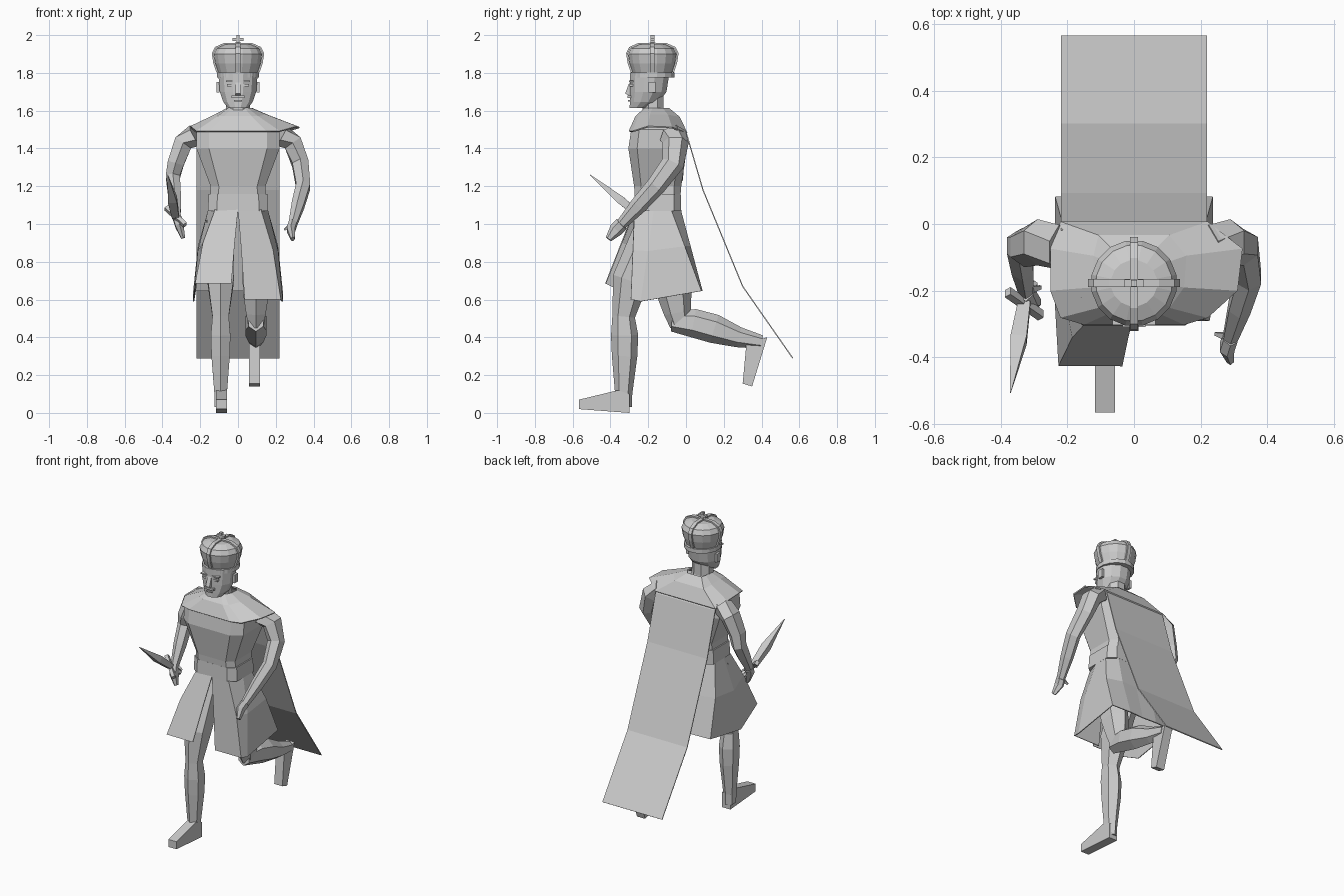
import bpy, bmesh, math
from mathutils import Matrix, Vector

default_cube = bpy.data.objects.get("Cube")
if default_cube:
    bpy.data.objects.remove(default_cube)

grey = (0.6, 0.6, 0.6, 1)
stone = bpy.data.materials.new("stone_grey")
stone.use_nodes = True
stone.diffuse_color = grey
stone.node_tree.nodes["Principled BSDF"].inputs["Base Color"].default_value = grey


def finish(name, bm, thickness=0):
    bmesh.ops.recalc_face_normals(bm, faces=bm.faces)
    mesh = bpy.data.meshes.new(name)
    bm.to_mesh(mesh)
    bm.free()
    mesh.materials.append(stone)
    part = bpy.data.objects.new(name, mesh)
    bpy.context.collection.objects.link(part)
    if thickness:
        solid = part.modifiers.new("thickness", "SOLIDIFY")
        solid.thickness = thickness
        solid.offset = 0


def loft(name, rings, closed=True, capped=True, thickness=0):
    """Bridge rows of points into a skin."""
    bm = bmesh.new()
    rows = [[bm.verts.new(point) for point in ring] for ring in rings]
    count = len(rows[0])
    for lower, upper in zip(rows, rows[1:]):
        for i in range(count if closed else count - 1):
            j = (i + 1) % count
            bm.faces.new((lower[i], lower[j], upper[j], upper[i]))
    if capped:
        bm.faces.new(rows[0])
        bm.faces.new(rows[-1])
    finish(name, bm, thickness)


def ellipse(width, depth, sides):
    angles = [(i + 0.5) * math.tau / sides for i in range(sides)]
    return [(width * math.cos(angle), depth * math.sin(angle)) for angle in angles]


def chamfered_box(width, depth, cut):
    corner = [(width, depth * cut), (width * cut, depth)]
    back = corner + [(-x, y) for x, y in reversed(corner)]
    return back + [(-x, -y) for x, y in back]


def stack(name, levels, middle, lean=0, sides=0):
    """Level rings of (z, half width, half depth); lean keeps the front upright."""
    rings = []
    for z, width, depth in levels:
        outline = ellipse(width, depth, sides) if sides else chamfered_box(width, depth, 0.7)
        rings.append([(x, middle + lean * depth + y, z) for x, y in outline])
    loft(name, rings)


def limb(name, joints, radii, depth=1.2, sides=6):
    """Tapering tube along joints, deeper than it is wide."""
    rings = []
    for i, (joint, radius) in enumerate(zip(joints, radii)):
        ahead = joints[min(i + 1, len(joints) - 1)] - joints[max(i - 1, 0)]
        across = Vector((1, 0, 0)).cross(ahead).normalized()
        side = ahead.cross(across).normalized()
        rings.append([joint + side * u + across * v
                      for u, v in ellipse(radius, radius * depth, sides)])
    loft(name, rings)


def slab(name, outline, x, half_width):
    """Side outline of (y, z) given a width."""
    loft(name, [[(x + side * half_width, y, z) for y, z in outline] for side in (-1, 1)])


def ribbon(name, path, half_width, thickness, middle=0, quarter=0):
    """Strip following (distance, z), turned by quarters."""
    turn = Matrix.Rotation(quarter * math.pi / 2, 3, "Z")
    centre = Vector((0, middle, 0))
    rows = [[centre + turn @ Vector((side * half_width, reach, z)) for side in (-1, 1)]
            for reach, z in path]
    loft(name, rows, closed=False, capped=False, thickness=thickness)


def box(name, centre, size):
    bm = bmesh.new()
    bmesh.ops.create_cube(bm, size=1)
    for vert in bm.verts:
        vert.co = Vector(c + s * k for c, s, k in zip(centre, size, vert.co))
    finish(name, bm)


# Torso, belt and neck
chest_middle = -0.15
stack("torso", [(1.08, .15, .115), (1.2, .145, .125), (1.4, .22, .155), (1.5, .22, .14), (1.55, .16, .1)],
      chest_middle)
stack("belt", [(1.07, .16, .125), (1.16, .155, .122)], chest_middle)
stack("neck", [(1.5, .1, .1), (1.6, .07, .06), (1.7, .065, .06)], middle=-0.175, sides=8)

# Head and face
face = -0.3
stack("head", [(1.615, .055, .05), (1.645, .08, .08), (1.7, .1, .1), (1.8, .108, .108)],
      middle=face, lean=1, sides=12)
slab("nose", [(face, 1.75), (face - 0.022, 1.69), (face, 1.68)], x=0, half_width=0.014)
box("moustache", (0, face, 1.673), (.07, .02, .013))
box("mouth", (0, face, 1.652), (.04, .016, .008))
for name, sign in (("left", 1), ("right", -1)):
    box(name + "_eye", (sign * .042, face + 0.01, 1.735), (.03, .02, .012))
    box(name + "_brow", (sign * .042, face + 0.01, 1.757), (.045, .026, .008))
    box(name + "_ear", (sign * .107, -.18, 1.725), (.016, .035, .055))

# Crown: band, puffed cap, arches and cross
crown_middle = -0.178
puff = [(.105, 1.8), (.122, 1.85), (.13, 1.9), (.115, 1.93), (.07, 1.95)]
stack("crown_band", [(z, .113, .12) for z in (1.775, 1.802)], crown_middle, sides=16)
stack("crown_cap", [(z, reach, reach) for reach, z in puff], crown_middle, sides=16)
arch = [(reach + 0.004, z + 0.003) for reach, z in puff] + [(0, 1.955)]
for quarter, name in enumerate(("back", "right", "front", "left")):
    ribbon(name + "_crown_arch", arch, 0.012, 0.01, crown_middle, quarter)
box("cross_post", (0, crown_middle, 1.97), (.018, .02, .06))
box("cross_bar", (0, crown_middle, 1.976), (.056, .022, .016))

# Shoulder yoke: a hem that overhangs the left arm and shrinks toward the throat
half_hem = [(.22, .005, 1.48), (.325, -.075, 1.51), (.31, -.2, 1.515), (.22, -.28, 1.49), (.15, -.3, 1.49)]
right_limit = -0.25
hem = half_hem + [(max(-x, right_limit), y, z) for x, y, z in reversed(half_hem)]
yoke_middle, throat_height = -0.16, 1.61
yoke = [[(x * narrow, yoke_middle + (y - yoke_middle) * shallow, z + (throat_height - z) * rise)
         for x, y, z in hem] for narrow, shallow, rise in ((1, 1, 0), (.48, .75, .65), (.23, .42, 1))]
loft("shoulder_yoke", yoke, capped=False, thickness=0.008)

# Cape
ribbon("cape", [(-.02, 1.5), (.005, 1.47), (.09, 1.18), (.3, .67), (.565, .29)],
       half_width=0.22, thickness=0.006)


# Skirt halves, open at the front
def skirt_half(name, sign, front, front_height):
    side_height, back_height = 0.59, 0.645
    waist = [(0, -.272), (.12, -.27), (.155, -.17), (.155, -.08), (.1, -.03), (0, -.03)]
    lower = [(.035, front, front_height), (.225, front, front_height), (.235, -.24, side_height),
             (.235, .08, back_height), (.1, .085, back_height), (0, .08, back_height)]
    top = [Vector((sign * x, y, 1.075)) for x, y in waist]
    bottom = [Vector((sign * x, y, z)) for x, y, z in lower]
    middle = [a.lerp(b, 0.45) for a, b in zip(top, bottom)]
    for point in middle:
        point.x *= 1.1
    loft(name, [top, middle, bottom], closed=False, capped=False, thickness=0.006)


skirt_half("skirt_right", sign=-1, front=-0.425, front_height=0.685)
skirt_half("skirt_left", sign=1, front=-0.29, front_height=0.6)


# Legs: the right one stands, the left one is kicked back
def leg(name, x, path, radii):
    limb(name, [Vector((x, y, z)) for y, z in path], radii)


leg("right_leg", -.092, [(-.16, 1), (-.295, .7), (-.33, .51), (-.325, .41), (-.325, .3), (-.33, .1), (-.33, .03)],
    [.085, .08, .05, .06, .056, .038, .036])
slab("right_foot", [(-.3, 0), (-.3, .1), (-.36, .12), (-.567, .07), (-.567, .02)],
     x=-0.087, half_width=0.03)
leg("left_thigh", .095, [(-.12, .95), (-.065, .65), (-.045, .53), (-.03, .46)], [.085, .08, .06, .045])
leg("left_shin", .095, [(-.075, .485), (.04, .475), (.15, .445), (.28, .4), (.4, .375)],
    [.045, .063, .064, .045, .03])
slab("left_foot", [(.32, .37), (.43, .4), (.35, .14), (.3, .155)], x=0.087, half_width=0.03)

# Upper arms mirror each other, forearms are posed apart
for name, sign in (("left", 1), ("right", -1)):
    shoulder = Vector((sign * .225, -.07, 1.47))
    deltoid = Vector((sign * .29, -.055, 1.43))
    biceps = Vector((sign * .33, -.07, 1.32))
    if sign > 0:
        elbow, wrist = Vector((.345, -.16, 1.2)), Vector((.29, -.34, 1))
        knuckles, tips = Vector((.28, -.37, .97)), Vector((.29, -.41, .92))
    else:
        elbow, wrist = Vector((-.345, -.065, 1.25)), Vector((-.325, -.2, 1.04))
        knuckles, tips = Vector((-.31, -.23, .99)), Vector((-.29, -.235, .925))
    forearm = elbow.lerp(wrist, 0.5)
    limb(name + "_arm", [shoulder, deltoid, biceps, elbow, forearm, wrist],
         [.06, .058, .05, .043, .038, .025])
    limb(name + "_hand", [wrist, knuckles, tips], [.025, .025, .012], depth=1.5)
    thumb_tip = wrist + Vector((sign * -.045, .01, -.03))
    limb(name + "_thumb", [wrist, thumb_tip], [.015, .006], sides=4)

# Dagger: grip, guard and blade
pommel, hilt, point = Vector((-.3, -.18, .985)), Vector((-.33, -.24, 1.04)), Vector((-.372, -.508, 1.26))
guard_reach = Vector((.05, -.035, -.045))
limb("dagger_grip", [pommel, hilt], [.013, .013])
limb("dagger_guard", [hilt - guard_reach, hilt + guard_reach], [.016, .016], sides=4)
limb("dagger_blade", [hilt, hilt.lerp(point, 0.4), point], [.026, .034, .002], depth=0.9, sides=4)
